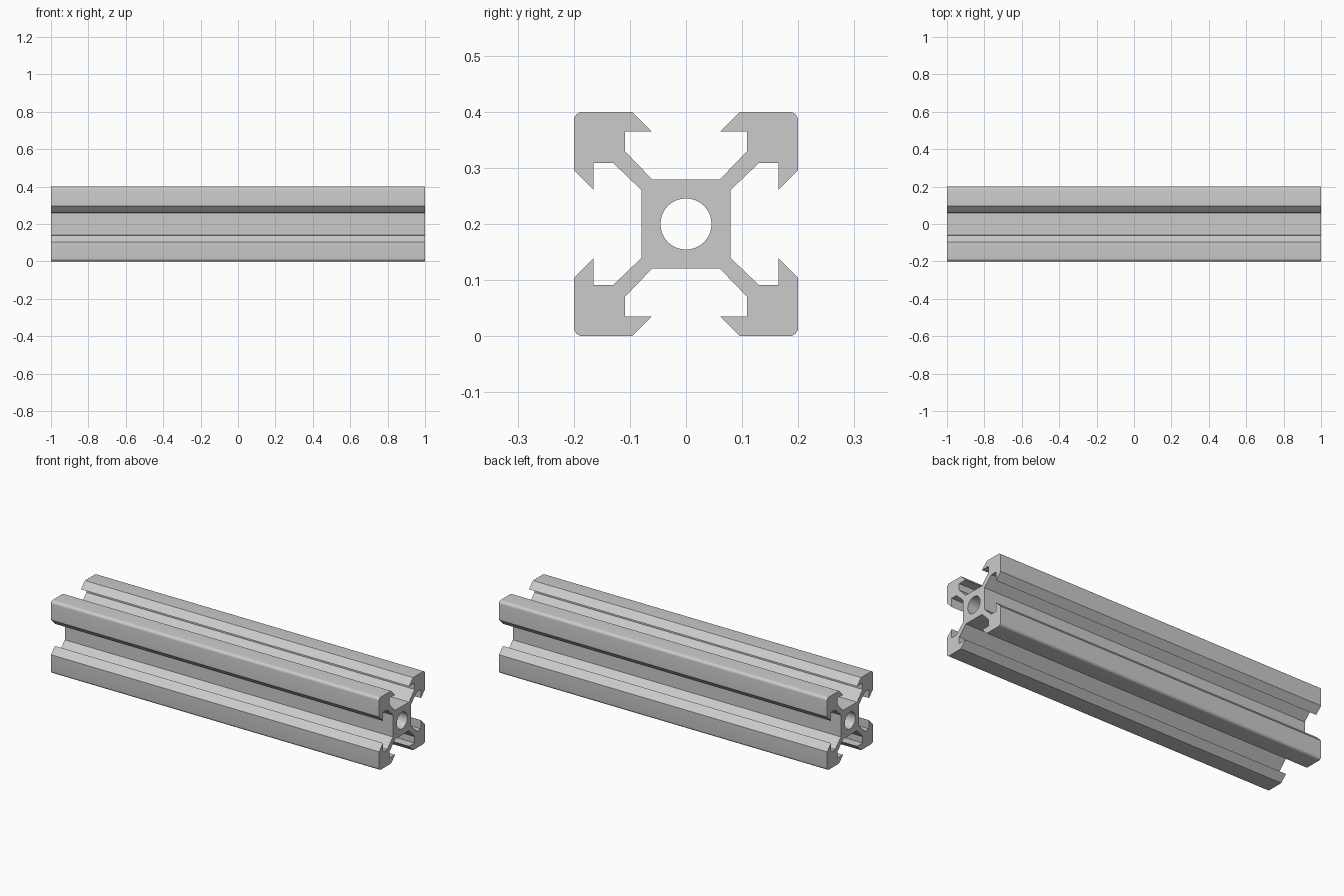
import bpy
import bmesh
import math
from mathutils import Matrix, Vector

cube = bpy.data.objects.get("Cube")
if cube:
    bpy.data.objects.remove(cube, do_unlink=True)

LENGTH = 2.0
HALF = 0.2        # half width of the square section
CORNER = 0.016    # outer corner radius
BORE = 0.0455     # centre hole radius

# Brushed metal colour
metal = bpy.data.materials.new("aluminium_grey")
metal.use_nodes = True
colour = (0.6, 0.6, 0.6, 1)
metal.diffuse_color = colour
bsdf = next(n for n in metal.node_tree.nodes if n.type == "BSDF_PRINCIPLED")
bsdf.inputs["Base Color"].default_value = colour


def arc(cx, cy, radius, start, end, steps):
    """Points along an arc, both ends included."""
    angles = [start + (end - start) * i / steps for i in range(steps + 1)]
    return [(cx + radius * math.cos(a), cy + radius * math.sin(a)) for a in angles]


def add_loop(bm, points):
    """Closed edge loop in the plane of one end of the bar."""
    verts = [bm.verts.new((-LENGTH / 2, y, z)) for y, z in points]
    return [bm.edges.new((a, b)) for a, b in zip(verts, verts[1:] + verts[:1])]


# One arm: core corner, diagonal web, slot, hooked lip, rounded corner, mirrored
web_and_lip = [(0.079, 0.06), (0.13, 0.109), (0.165, 0.109),
               (0.165, 0.061), (HALF, 0.096)]
mirrored = [(b, a) for a, b in reversed(web_and_lip)]
inset = HALF - CORNER
arm = web_and_lip + arc(inset, inset, CORNER, 0, math.pi / 2, 6) + mirrored

# Four arms turned about the centre make the outline
outline = []
for quarter in range(4):
    turn = Matrix.Rotation(quarter * math.pi / 2, 2)
    outline += [tuple(turn @ Vector(p)) for p in arm]
bore = arc(0, 0, BORE, 0, math.tau, 48)[:-1]

# Fill the section around the bore and extrude it along the bar
bm = bmesh.new()
edges = add_loop(bm, outline) + add_loop(bm, bore)
bmesh.ops.triangle_fill(bm, edges=edges, use_beauty=True, use_dissolve=False)
result = bmesh.ops.extrude_face_region(bm, geom=bm.faces[:], use_keep_orig=True)
moved = [g for g in result["geom"] if isinstance(g, bmesh.types.BMVert)]
bmesh.ops.translate(bm, verts=moved, vec=(LENGTH, 0, 0))
bmesh.ops.recalc_face_normals(bm, faces=bm.faces[:])

mesh = bpy.data.meshes.new("slotted_rail")
bm.to_mesh(mesh)
bm.free()
mesh.materials.append(metal)
rail = bpy.data.objects.new("slotted_rail", mesh)
rail.location.z = HALF
bpy.context.collection.objects.link(rail)

# Smooth bore and outer corners, crisp slot edges
bpy.ops.object.select_all(action="DESELECT")
rail.select_set(True)
bpy.context.view_layer.objects.active = rail
bpy.ops.object.shade_smooth_by_angle(angle=math.radians(30))
